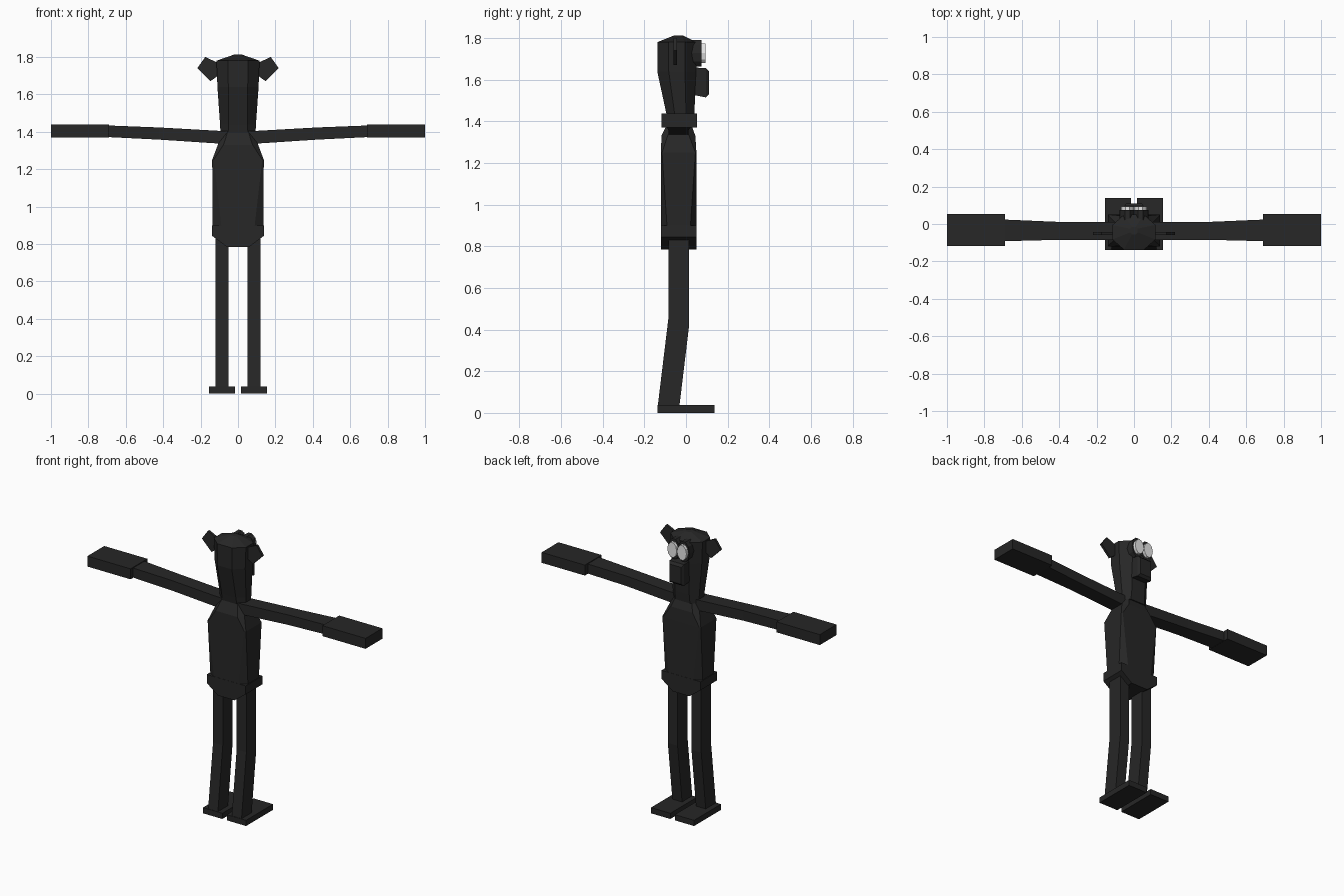
import bpy, bmesh, math
from mathutils import Matrix

if "Cube" in bpy.data.objects:
    bpy.data.objects.remove(bpy.data.objects["Cube"])


def material(name, value):
    m = bpy.data.materials.new(name)
    m.diffuse_color = (value, value, value, 1)
    m.use_nodes = True
    m.node_tree.nodes["Principled BSDF"].inputs["Base Color"].default_value = m.diffuse_color
    return m


FUR = material("charcoal fur", 0.02)
WHITE = material("eye white", 0.8)


def loft(name, rings, mat=FUR):
    """Skin a stack of equal-length rings of points and cap both ends."""
    bm = bmesh.new()
    rows = [[bm.verts.new(p) for p in r] for r in rings]
    n = len(rows[0])
    for a, b in zip(rows, rows[1:]):
        for i in range(n):
            j = (i + 1) % n
            bm.faces.new((a[i], a[j], b[j], b[i]))
    bm.faces.new(rows[0])
    bm.faces.new(rows[-1])
    bmesh.ops.recalc_face_normals(bm, faces=bm.faces)
    me = bpy.data.meshes.new(name)
    bm.to_mesh(me)
    bm.free()
    me.materials.append(mat)
    ob = bpy.data.objects.new(name, me)
    bpy.context.collection.objects.link(ob)
    return ob


def octagon(z, hx, y0, y1, cx, cy):
    """Horizontal rectangle with corners cut by cx and cy."""
    return [(-hx + cx, y0, z), (hx - cx, y0, z), (hx, y0 + cy, z), (hx, y1 - cy, z),
            (hx - cx, y1, z), (-hx + cx, y1, z), (-hx, y1 - cy, z), (-hx, y0 + cy, z)]


def rect_z(z, x0, x1, y0, y1):
    return [(x0, y0, z), (x1, y0, z), (x1, y1, z), (x0, y1, z)]


def rect_x(x, y0, y1, z0, z1):
    return [(x, y0, z0), (x, y1, z0), (x, y1, z1), (x, y0, z1)]


def rect_y(y, hx, z0, z1):
    return [(-hx, y, z0), (hx, y, z0), (hx, y, z1), (-hx, y, z1)]


def extrude_y(name, profile, y0, y1, mat=FUR):
    return loft(name, [[(x, y, z) for x, z in profile] for y in (y0, y1)], mat)


def pair(name, build):
    """Build the right-hand part and a mirrored left-hand copy."""
    right = build("right_" + name)
    me = right.data.copy()
    me.transform(Matrix.Scale(-1, 4, (1, 0, 0)))
    me.flip_normals()
    left = bpy.data.objects.new("left_" + name, me)
    bpy.context.collection.objects.link(left)


# Torso: square chest running to a cut-cornered waist
loft("torso", [octagon(0.88, 0.135, -0.12, 0.05, 0.048, 0.03),
               octagon(1.25, 0.138, -0.12, 0.05, 0.008, 0.005),
               octagon(1.33, 0.108, -0.118, 0.045, 0.03, 0.03),
               octagon(1.40, 0.085, -0.085, 0.02, 0.03, 0.03)])

# Hips with sloping underside
extrude_y("hips", [(-0.14, 0.90), (-0.14, 0.845), (-0.06, 0.785), (0.06, 0.785),
                   (0.14, 0.845), (0.14, 0.90)], -0.121, 0.051)

# Head and neck
loft("head", [octagon(1.38, 0.093, -0.085, 0.035, 0.04, 0.035),
              octagon(1.44, 0.096, -0.095, 0.04, 0.045, 0.04),
              octagon(1.64, 0.11, -0.138, 0.05, 0.058, 0.055),
              octagon(1.78, 0.115, -0.138, 0.05, 0.062, 0.055),
              octagon(1.813, 0.02, -0.055, -0.015, 0.01, 0.01)])

# Muzzle
loft("muzzle", [rect_y(0.02, 0.055, 1.53, 1.66), rect_y(0.095, 0.052, 1.515, 1.655),
                rect_y(0.11, 0.042, 1.53, 1.64)])

# Ears
EAR = [(0.10, 1.765), (0.175, 1.80), (0.218, 1.74), (0.148, 1.67), (0.10, 1.705)]
pair("ear", lambda n: extrude_y(n, EAR, -0.06, -0.044))


# Eyes: white discs standing on dark rims
def disc(rx, rz):
    return [(0.035 + rx * math.cos(k * math.pi / 5), 1.727 + rz * math.sin(k * math.pi / 5))
            for k in range(10)]


pair("eye_rim", lambda n: extrude_y(n, disc(0.042, 0.068), 0.02, 0.075))
pair("eye", lambda n: extrude_y(n, disc(0.034, 0.05), 0.07, 0.094, WHITE))

# Arms and hands
pair("arm", lambda n: loft(n, [rect_x(0.02, -0.085, 0.012, 1.335, 1.403),
                               rect_x(0.10, -0.085, 0.012, 1.337, 1.405),
                               rect_x(0.42, -0.085, 0.012, 1.358, 1.423),
                               rect_x(0.70, -0.092, 0.024, 1.372, 1.434)]))
pair("hand", lambda n: loft(n, [rect_x(x, -0.118, 0.054, 1.37, 1.438) for x in (0.69, 1.0)]))


# Legs bent at the knee
def leg(n):
    knee = [(0.05, -0.085, 0.45), (0.12, -0.085, 0.45), (0.12, 0.015, 0.42), (0.05, 0.015, 0.42)]
    return loft(n, [rect_z(0.03, 0.05, 0.12, -0.136, -0.032), knee,
                    rect_z(0.86, 0.05, 0.12, -0.085, 0.015)])


pair("leg", leg)

# Feet
pair("foot", lambda n: loft(n, [rect_z(z, 0.016, 0.155, -0.138, 0.138) for z in (0.0, 0.037)]))
